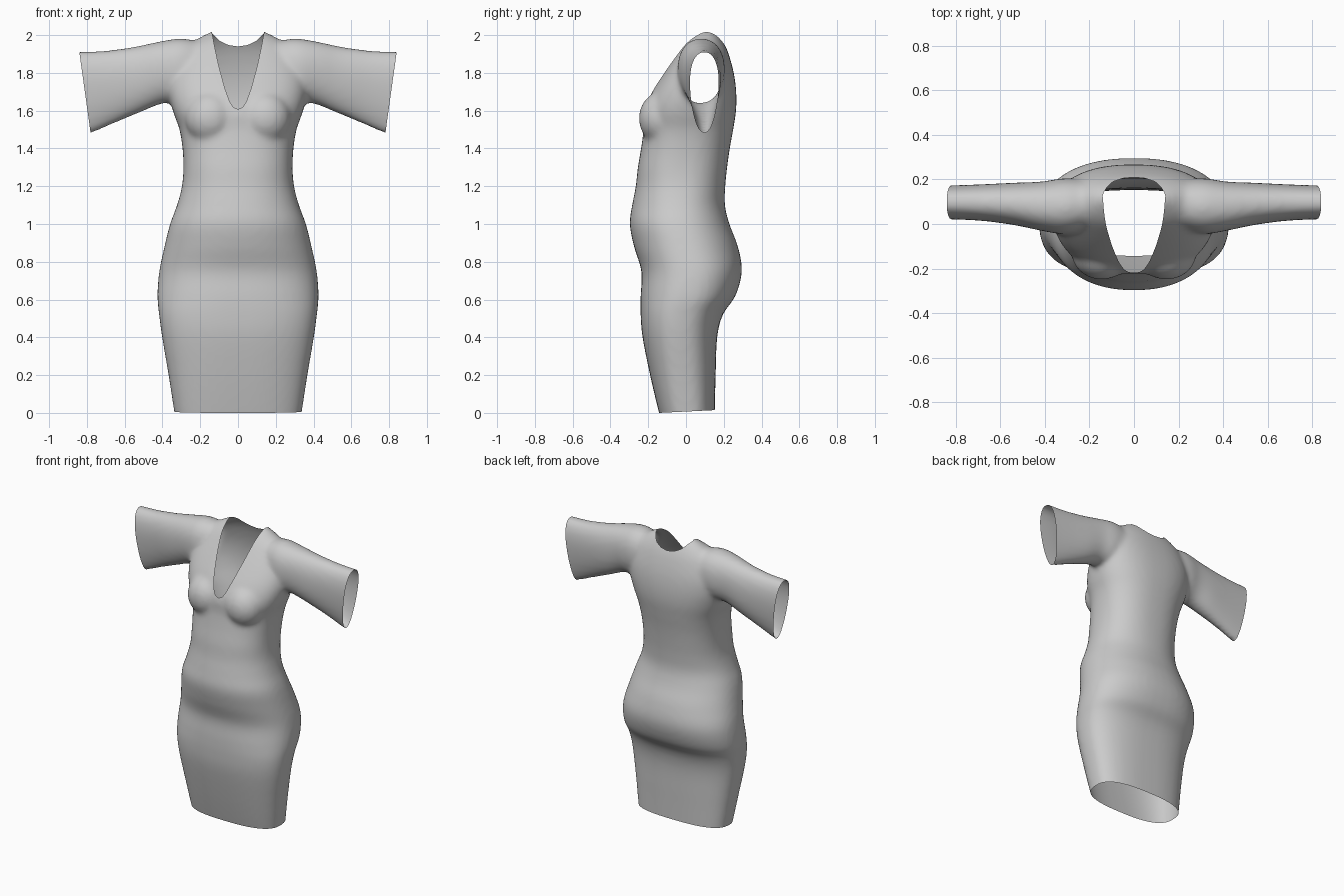
import bpy, bmesh, math
from mathutils import Vector, Matrix

if "Cube" in bpy.data.objects:
    bpy.data.objects.remove(bpy.data.objects["Cube"])

SEG = 48


def smooth_rows(rows, steps=5):
    """Catmull-Rom interpolation between the rows of a profile."""
    out = []
    for i in range(len(rows) - 1):
        p0, p1 = rows[max(i - 1, 0)], rows[i]
        p2, p3 = rows[i + 1], rows[min(i + 2, len(rows) - 1)]
        for s in range(steps):
            t = s / steps
            out.append([0.5 * (2*b + (c - a)*t + (2*a - 5*b + 4*c - d)*t*t
                               + (3*b - a - 3*c + d)*t**3)
                        for a, b, c, d in zip(p0, p1, p2, p3)])
    out.append(list(rows[-1]))
    return out


def unit_section(n):
    """Points of a unit superellipse."""
    pts = []
    for k in range(SEG):
        a = 2 * math.pi * k / SEG
        c, s = math.cos(a), math.sin(a)
        pts.append((math.copysign(abs(c)**(2/n), c), math.copysign(abs(s)**(2/n), s)))
    return pts


def loft(bm, rings):
    """Closed tube through rings of points."""
    loops = [[bm.verts.new(p) for p in r] for r in rings]
    faces = [bm.faces.new(loops[0]), bm.faces.new(loops[-1][::-1])]
    for a, b in zip(loops, loops[1:]):
        for k in range(SEG):
            j = (k + 1) % SEG
            faces.append(bm.faces.new((a[k], b[k], b[j], a[j])))
    bmesh.ops.recalc_face_normals(bm, faces=faces)


# Body: z, half width, front y, back y, squareness
BODY = [
    (-0.10, .32, -.115, .15, 2.7), (0.0, .337, -.143, .152, 2.7),
    (0.2, .368, -.19, .157, 2.6), (0.4, .402, -.23, .165, 2.5),
    (0.52, .418, -.24, .195, 2.5), (0.62, .427, -.24, .262, 2.4),
    (0.75, .417, -.236, .296, 2.3), (0.88, .39, -.275, .275, 2.2),
    (1.0, .36, -.298, .23, 2.2), (1.1, .323, -.285, .206, 2.2),
    (1.2, .297, -.266, .208, 2.3), (1.3, .289, -.255, .218, 2.4),
    (1.4, .294, -.238, .232, 2.4), (1.5, .31, -.225, .25, 2.4),
    (1.6, .345, -.222, .265, 2.4), (1.7, .365, -.18, .266, 2.4),
    (1.8, .355, -.118, .253, 2.4), (1.9, .31, -.05, .226, 2.3),
    (1.96, .245, -.005, .20, 2.3), (2.0, .18, .04, .175, 2.2),
    (2.025, .13, .075, .15, 2.0)]
# Sleeve: top x, top z, bottom x, bottom z, y centre, half depth top, bottom
SLEEVE = [
    (.18, 1.96, .22, 1.70, .09, .10, .12), (.30, 1.982, .33, 1.65, .08, .125, .125),
    (.42, 1.965, .41, 1.635, .08, .115, .105), (.55, 1.938, .52, 1.59, .09, .10, .09),
    (.70, 1.918, .65, 1.535, .096, .092, .07), (.84, 1.912, .78, 1.478, .097, .09, .058),
    (.95, 1.91, .89, 1.44, .097, .09, .055)]

bm = bmesh.new()
rings = []
for z, w, f, b, n in smooth_rows(BODY):
    rings.append([(w*c, (f + b)/2 + (b - f)/2*s, z) for c, s in unit_section(n)])
loft(bm, rings)

for side in (-1, 1):
    rings = []
    for xt, zt, xb, zb, yc, wt, wb in smooth_rows(SLEEVE):
        ring = []
        for c, s in unit_section(2.2):
            t = (s + 1) / 2
            ring.append((side*(xb + (xt - xb)*t), yc + c*(wb + (wt - wb)*t), zb + (zt - zb)*t))
        rings.append(ring)
    loft(bm, rings)
    # Bust volume
    m = Matrix.Translation((side*.145, -.13, 1.56)) @ Matrix.Diagonal((.135, .12, .14, 1))
    bmesh.ops.create_uvsphere(bm, u_segments=32, v_segments=20, radius=1, matrix=m)

raw = bpy.data.meshes.new("dress_volume")
bm.to_mesh(raw)
bm.free()
dress = bpy.data.objects.new("dress", raw)
bpy.context.collection.objects.link(dress)

# Fuse the volumes into one soft skin
rem = dress.modifiers.new("fuse", 'REMESH')
rem.mode = 'VOXEL'
rem.voxel_size = 0.015
sm = dress.modifiers.new("soften", 'SMOOTH')
sm.factor = 0.5
sm.iterations = 10
dg = bpy.context.evaluated_depsgraph_get()
skin = bpy.data.meshes.new_from_object(dress.evaluated_get(dg))
dress.modifiers.clear()
dress.data = skin
bm = bmesh.new()
bm.from_mesh(skin)


def trim(co, no):
    bmesh.ops.bisect_plane(bm, geom=bm.verts[:] + bm.edges[:] + bm.faces[:], dist=1e-5,
                           plane_co=co, plane_no=no, clear_outer=True)


# Open hem and sleeve ends
trim((0, -.143, 0), (0, .05, -1))
for side in (-1, 1):
    trim((side*.84, 0, 1.91), (side*.43, 0, -.06))


def cut_neck(half, front):
    """Split along a convex curve in the front view and remove what lies above."""
    pts = [(-x, z) for x, z in half[:0:-1]] + half
    planes = [(Vector((x1, 0, z1)), Vector((z1 - z2, 0, x2 - x1)).normalized())
              for (x1, z1), (x2, z2) in zip(pts, pts[1:])]

    def region():
        return [f for f in bm.faces
                if abs(f.calc_center_median().x) < .2 and f.calc_center_median().z > 1.55
                and (f.calc_center_median().y < .12) == front]

    for co, no in planes:
        fs = region()
        geom = list({v for f in fs for v in f.verts}) + list({e for f in fs for e in f.edges}) + fs
        bmesh.ops.bisect_plane(bm, geom=geom, dist=1e-5, plane_co=co, plane_no=no)
    gone = [f for f in region()
            if all((f.calc_center_median() - co).dot(no) > 0 for co, no in planes)]
    bmesh.ops.delete(bm, geom=gone, context='FACES')


# Deep front neckline and shallow back neckline
bmesh.ops.bisect_plane(bm, geom=bm.verts[:] + bm.edges[:] + bm.faces[:], dist=1e-5,
                       plane_co=(0, .12, 0), plane_no=(0, 1, 0))
cut_neck([(0, 1.608), (.025, 1.618), (.045, 1.65), (.07, 1.72), (.1, 1.83),
          (.122, 1.93), (.137, 2.01)], True)
cut_neck([(0, 1.94), (.05, 1.947), (.095, 1.968), (.137, 2.01)], False)

for f in bm.faces:
    f.smooth = True
bm.to_mesh(skin)
bm.free()
bpy.data.meshes.remove(raw)
skin.name = "dress"
